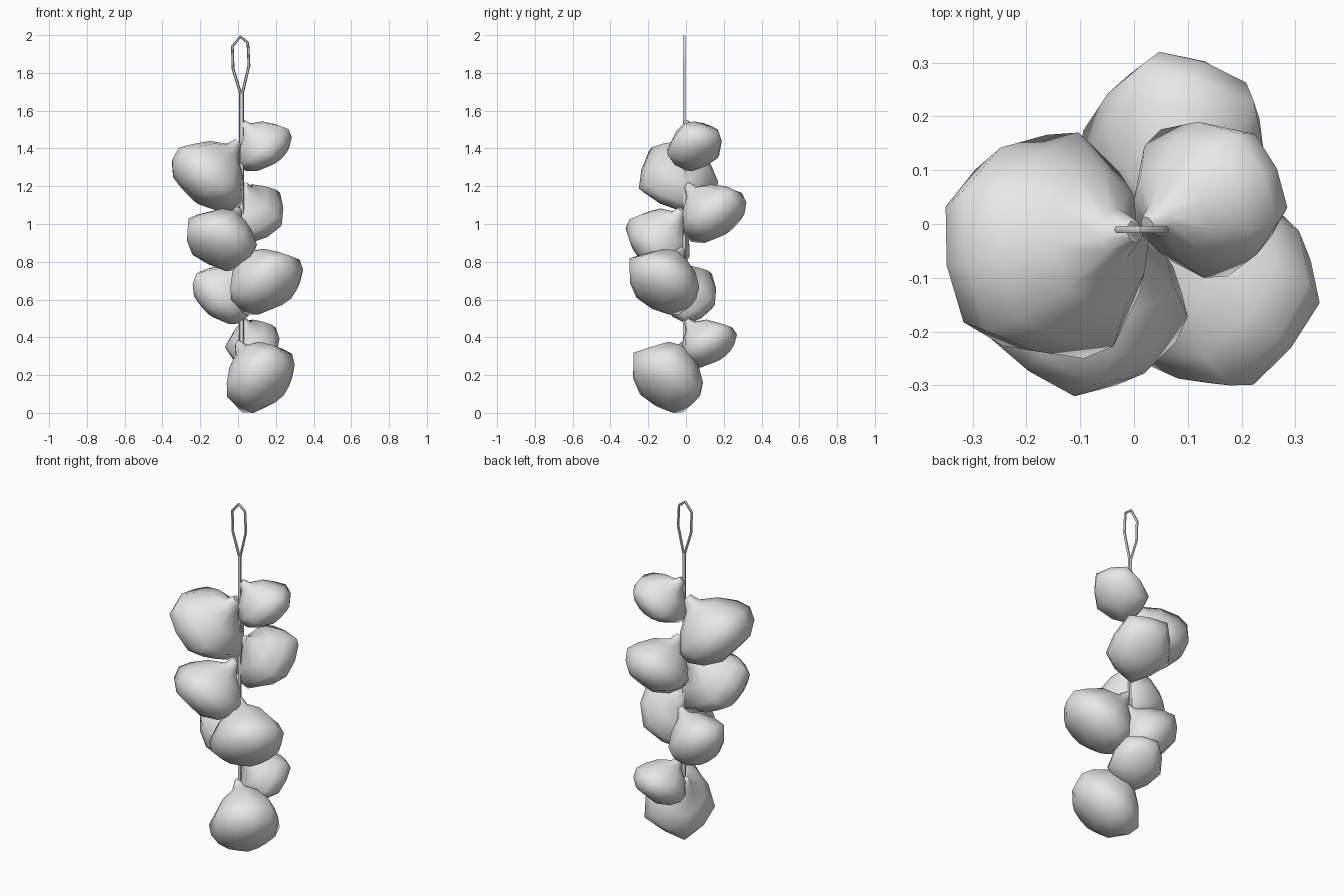
import bpy, bmesh, math, random
from mathutils import Vector

random.seed(4)
cube = bpy.data.objects.get("Cube")
if cube:
    bpy.data.objects.remove(cube, do_unlink=True)

grey = bpy.data.materials.new("pale_grey")
grey.use_nodes = True
grey.diffuse_color = (0.8, 0.8, 0.8, 1)
bsdf = next(n for n in grey.node_tree.nodes if n.type == 'BSDF_PRINCIPLED')
bsdf.inputs["Base Color"].default_value = (0.8, 0.8, 0.8, 1)

CORD = Vector((0.017, -0.01, 0))
UP = Vector((0, 0, 1))
SIDES = 10
# Bulb outline: distance along the axis from the neck, and radius
PROFILE = [(0, 0.1), (0.2, 0.22), (0.42, 0.62), (0.75, 0.93),
           (1.15, 1.0), (1.55, 0.82), (1.85, 0.46)]


def finish(obj):
    bpy.ops.object.select_all(action='DESELECT')
    obj.select_set(True)
    bpy.context.view_layer.objects.active = obj
    bpy.ops.object.shade_smooth_by_angle(angle=math.radians(60))


def bulb(name, low, high):
    """Lobed bulb hanging outwards from the cord, sized between two corners."""
    low, high = Vector(low), Vector(high)
    out = (low + high) / 2 - CORD
    out.z = 0
    out.normalize()
    axis = out * 0.89 - UP * 0.45
    side = axis.cross(UP).normalized()
    top = side.cross(axis)
    bm = bmesh.new()
    rings = []
    for t, r in PROFILE:
        # the neck bends up towards the cord
        bend = (UP * 0.75 - out * 0.25) * max(0, 0.7 - t)
        ring = []
        for i in range(SIDES):
            a = math.tau * i / SIDES
            rr = r * (1 - r * (0.05 * math.cos(5 * a) + random.uniform(-0.04, 0.04)))
            p = axis * t + bend + side * rr * math.sin(a) + top * rr * math.cos(a)
            # the underside tucks in below the neck
            ring.append(bm.verts.new(p + out * 0.3 * p.z))
        rings.append(ring)
    for a, b in zip(rings, rings[1:]):
        for i in range(SIDES):
            j = (i + 1) % SIDES
            bm.faces.new((a[i], a[j], b[j], b[i]))
    # closed neck and root end
    bm.faces.new(rings[0][::-1])
    bm.faces.new(rings[-1])
    # size the bulb between its corners
    for k in range(3):
        vals = [v.co[k] for v in bm.verts]
        lo, span = min(vals), max(vals) - min(vals)
        for v in bm.verts:
            v.co[k] = low[k] + (v.co[k] - lo) / span * (high[k] - low[k])
    bmesh.ops.recalc_face_normals(bm, faces=bm.faces)
    mesh = bpy.data.meshes.new(name)
    bm.to_mesh(mesh)
    bm.free()
    mesh.materials.append(grey)
    obj = bpy.data.objects.new(name, mesh)
    bpy.context.collection.objects.link(obj)
    finish(obj)


# Bulbs from the top of the string downwards
bulb("top_left_bulb", (0.0, -0.10, 1.28), (0.285, 0.19, 1.55))
bulb("upper_right_bulb", (-0.35, -0.25, 1.07), (0.03, 0.17, 1.45))
bulb("upper_back_bulb", (-0.10, -0.02, 0.90), (0.24, 0.32, 1.22))
bulb("middle_front_bulb", (-0.27, -0.32, 0.75), (0.10, 0.02, 1.09))
bulb("lower_right_bulb", (-0.24, -0.12, 0.47), (0.06, 0.16, 0.79))
bulb("lower_left_bulb", (-0.04, -0.30, 0.52), (0.345, 0.07, 0.88))
bulb("lower_back_bulb", (-0.07, -0.02, 0.24), (0.22, 0.27, 0.50))
bulb("bottom_front_bulb", (-0.06, -0.28, 0.0), (0.30, 0.09, 0.385))

# Doubled cord that opens into a hanging loop
path = [(0.014, 0.32), (0.014, 1.69), (-0.026, 1.82), (-0.03, 1.94), (0.012, 1.992),
        (0.052, 1.96), (0.058, 1.84), (0.023, 1.69), (0.023, 0.32)]
curve = bpy.data.curves.new("hanging_cord", 'CURVE')
curve.dimensions = '3D'
curve.bevel_depth = 0.0075
curve.bevel_resolution = 1
curve.use_fill_caps = True
line = curve.splines.new('POLY')
line.points.add(len(path) - 1)
for p, (x, z) in zip(line.points, path):
    p.co = (x, CORD.y, z, 1)
curve.materials.append(grey)
cord = bpy.data.objects.new("hanging_cord", curve)
bpy.context.collection.objects.link(cord)
bpy.ops.object.select_all(action='DESELECT')
cord.select_set(True)
bpy.context.view_layer.objects.active = cord
bpy.ops.object.convert(target='MESH')
finish(bpy.context.view_layer.objects.active)
